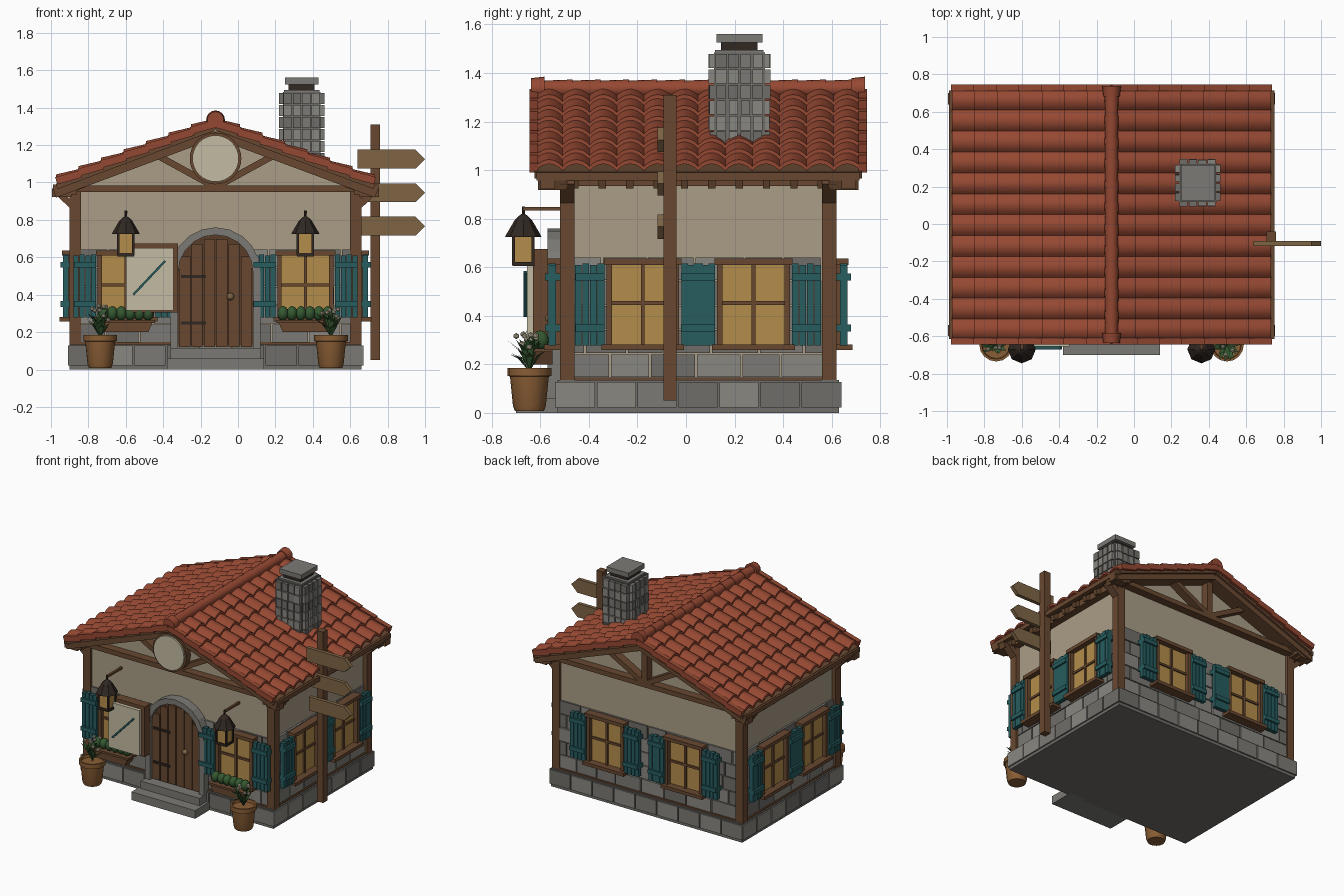
import bpy, bmesh, random
from math import sin, cos, pi, radians, atan2
from mathutils import Matrix, Vector

if "Cube" in bpy.data.objects:
    bpy.data.objects.remove(bpy.data.objects["Cube"])

random.seed(4)
CX, CY = -0.12, 0.05          # house centre
I = Matrix.Identity(4)

def mat(name, r, g, b):
    m = bpy.data.materials.new(name)
    m.diffuse_color = (r, g, b, 1)
    m.use_nodes = True
    m.node_tree.nodes["Principled BSDF"].inputs["Base Color"].default_value = m.diffuse_color
    return m

WOOD = mat("wood", .14, .065, .03)
DOOR = mat("door_wood", .10, .045, .022)
BOARD = mat("board_wood", .21, .13, .06)
PLASTER = mat("plaster", .40, .34, .24)
STONE = [mat("stone_%d" % i, v, v * .97, v * .88) for i, v in enumerate((.16, .2, .25))]
TEAL = mat("teal", .02, .11, .115)
GLASS = mat("warm_glass", .46, .27, .07)
TILE = mat("roof_tile", .30, .065, .032)
DARK = mat("dark_metal", .03, .02, .015)
CLAY = mat("clay", .25, .11, .035)
LEAF = mat("leaf", .035, .10, .03)
CREAM = mat("cream", .55, .5, .36)

def finish(name, bm, m, smooth=False):
    bmesh.ops.recalc_face_normals(bm, faces=bm.faces)
    me = bpy.data.meshes.new(name)
    bm.to_mesh(me)
    bm.free()
    ob = bpy.data.objects.new(name, me)
    bpy.context.collection.objects.link(ob)
    me.materials.append(m)
    if smooth:
        bpy.ops.object.select_all(action='DESELECT')
        ob.select_set(True)
        bpy.context.view_layer.objects.active = ob
        bpy.ops.object.shade_smooth_by_angle(angle=radians(40))
    return ob

def add_box(bm, x0, x1, y0, y1, z0, z1, M=I):
    S = Matrix.Diagonal((x1 - x0, y1 - y0, z1 - z0, 1))
    T = Matrix.Translation(((x0 + x1) / 2, (y0 + y1) / 2, (z0 + z1) / 2))
    bmesh.ops.create_cube(bm, size=1, matrix=M @ T @ S)

def boxes(name, m, items, M=I):
    bm = bmesh.new()
    for b in items:
        add_box(bm, *b, M)
    return finish(name, bm, m)

def prism(bm, pts, y0, y1, M=I):
    a = [bm.verts.new(M @ Vector((x, y0, z))) for x, z in pts]
    b = [bm.verts.new(M @ Vector((x, y1, z))) for x, z in pts]
    bm.faces.new(a)
    bm.faces.new(b[::-1])
    for i in range(len(a)):
        j = (i + 1) % len(a)
        bm.faces.new((a[i], b[i], b[j], a[j]))

def bar(bm, p, q, w, y0, y1):
    """Beam in the xz plane from p to q, width w."""
    p, q = Vector(p), Vector(q)
    n = Vector((p.y - q.y, q.x - p.x)).normalized() * w / 2
    prism(bm, [p + n, q + n, q - n, p - n], y0, y1)

def lathe(bm, prof, x, y, n=16):
    rings = [[bm.verts.new((x + r * cos(2 * pi * k / n), y + r * sin(2 * pi * k / n), z)) for k in range(n)] for r, z in prof]
    for a, b in zip(rings, rings[1:]):
        for k in range(n):
            bm.faces.new((a[k], a[(k + 1) % n], b[(k + 1) % n], b[k]))
    bm.faces.new(rings[0])
    bm.faces.new(rings[-1])

def side(angle):
    """Wall frame: local x runs along the wall, local -y points outward."""
    return Matrix.Translation((CX, CY, 0)) @ Matrix.Rotation(radians(angle), 4, 'Z')

def roof_z(d):
    return 1.31 - .372 * d

# Walls with gables, plinth
bm = bmesh.new()
prism(bm, [(CX - .75, .1), (CX + .75, .1), (CX + .75, .995), (CX, 1.275), (CX - .75, .995)], CY - .55, CY + .55)
finish("plaster_walls", bm, PLASTER)
boxes("plinth", STONE[0], [(CX - .78, CX + .78, CY - .58, CY + .58, 0, .135)])
boxes("plinth_trim", WOOD, [(CX - .77, CX + .77, CY - .57, CY + .57, .13, .146)])

# Stone courses on all four sides
stones = [bmesh.new() for _ in STONE]
SIDES = ((0, .75, .55), (180, .75, .55), (90, .55, .75), (-90, .55, .75))
for ang, half, dist in SIDES:
    M = side(ang)
    for row in range(5):
        z = .147 + row * .1
        u = -half - (.09 if row % 2 else 0)
        while u < half:
            w = random.uniform(.15, .21)
            a, b = max(u, -half), min(u + w, half)
            if b - a > .02:
                add_box(random.choice(stones), a + .004, b - .004, -dist - random.uniform(.01, .016), -dist + .02, z, z + .094, M)
            u += w
    n = 9 if half > .6 else 7
    for k in range(n):
        w = 2 * (half + .04) / n
        a = -half - .04 + k * w
        add_box(random.choice(stones), a + .004, a + w - .004, -dist - .04, -dist, .022, .128, M)

# Chimney stones
for row in range(6):
    z = 1.10 + row * .064
    for k in range(4):
        s = random.choice(stones)
        for px, py in ((.265 + .05 * k, .115), (.265 + .05 * k, .325), (.24, .145 + .05 * k), (.44, .145 + .05 * k)):
            o = random.uniform(.017, .023)
            add_box(s, px - .022, px + .022, py - o, py + o, z, z + .058)
for i, s in enumerate(stones):
    finish("stone_blocks_%d" % i, s, STONE[i])
boxes("chimney_core", STONE[0], [(.24, .44, .115, .325, 1.05, 1.485)])
boxes("chimney_gap", DARK, [(.27, .41, .145, .295, 1.48, 1.53)])
boxes("chimney_cap", STONE[1], [(.25, .43, .125, .315, 1.525, 1.56), (.245, .435, .12, .32, 1.475, 1.495)])

# Corner posts and wall plates
boxes("corner_posts", WOOD, [(CX + s * .75 - .03, CX + s * .75 + .03, CY + t * .54 - .03, CY + t * .54 + .03, .11, .96)
                             for s in (-1, 1) for t in (-1, 1)])
boxes("wall_plates", WOOD, [(CX + s * .77 - .03, CX + s * .77 + .03, CY - .65, CY + .65, .935, .985) for s in (-1, 1)])

# Gable trusses and eave brackets, front and back
bm = bmesh.new()
for t in (-1, 1):
    ya, yb = CY + t * .54, CY + t * .61
    bar(bm, (CX - .86, .967), (CX + .86, .967), .035, ya, yb)
    bar(bm, (CX, .97), (CX, 1.27), .045, ya, yb)
    for s in (-1, 1):
        bar(bm, (CX, roof_z(0) - .05), (CX + s * .86, roof_z(.86) - .05), .045, ya, CY + t * .66)
        bar(bm, (CX + s * .02, .985), (CX + s * .3, roof_z(.3) - .06), .035, ya, yb)
        bar(bm, (CX + s * .74, .85), (CX + s * .85, .955), .035, CY + t * .51, CY + t * .57)
        bar(bm, (CX + s * .77, .945), (CX + s * .875, .945), .045, CY + t * .59, CY + t * .65)
finish("gable_trusses", bm, WOOD)

# Roof deck, rafter tails, fascia
bm = bmesh.new()
for s in (-1, 1):
    bar(bm, (CX, roof_z(0) - .015), (CX + s * .85, roof_z(.85) - .015), .03, CY - .675, CY + .675)
    for k in range(12):
        y = CY - .62 + 1.24 * k / 11
        bar(bm, (CX + s * .7, roof_z(.7) - .05), (CX + s * .84, roof_z(.84) - .05), .05, y - .015, y + .015)
    add_box(bm, *sorted((CX + s * .835, CX + s * .87)), CY - .665, CY + .665, .957, .99)
finish("roof_deck", bm, WOOD)

# Barrel tile rows, each overlapping the row below
ROWS, COLS, SEG = 7, 12, 8
for s, nm in ((-1, "left"), (1, "right")):
    bm = bmesh.new()
    for r in range(ROWS):
        d0, d1 = .84 * r / ROWS, .84 * (r + 1) / ROWS + .012
        rows = []
        for d, lift in ((d0, .004), (d1, .022), (d1, .004)):
            line = []
            for k in range(COLS * SEG + 1):
                y = CY - .67 + 1.34 * k / (COLS * SEG)
                h = .028 * abs(sin(pi * k / SEG)) ** .8
                line.append(bm.verts.new((CX + s * d, y, roof_z(d) + lift + h)))
            rows.append(line)
        for a, b in zip(rows, rows[1:]):
            for k in range(COLS * SEG):
                bm.faces.new((a[k], a[k + 1], b[k + 1], b[k]))
    finish("roof_tiles_" + nm, bm, TILE, True)

# Verge tiles along both gable edges
bm = bmesh.new()
for s in (-1, 1):
    for t in (-1, 1):
        for r in range(ROWS):
            d0, d1 = .84 * r / ROWS, .84 * (r + 1) / ROWS + .012
            bar(bm, (CX + s * d0, roof_z(d0) + .004), (CX + s * d1, roof_z(d1) + .016), .04, CY + t * .66, CY + t * .695)
finish("verge_tiles", bm, TILE)

# Ridge caps
bm = bmesh.new()
def ridge(y, r, length):
    bmesh.ops.create_cone(bm, cap_ends=True, segments=16, radius1=r, radius2=r * .88, depth=length,
                          matrix=Matrix.Translation((CX, y, 1.335)) @ Matrix.Rotation(pi / 2, 4, 'X'))
for k in range(11):
    ridge(CY - .58 + .116 * k, .038, .125)
for t in (-1, 1):
    ridge(CY + t * .66, .05, .055)
finish("ridge_caps", bm, TILE, True)

# Windows with shutters on every wall
frames, glass, shut = bmesh.new(), bmesh.new(), bmesh.new()
for (ang, half, dist), off in zip(SIDES, (.48, .32, .228, .228)):
    for c in (-off, off):
        M = side(ang) @ Matrix.Translation((c, -dist, 0))
        add_box(glass, -.135, .135, -.03, 0, .28, .615, M)
        for b in ((-.15, -.127, -.06, 0, .27, .625), (.127, .15, -.06, 0, .27, .625), (-.16, .16, -.07, 0, .61, .636),
                  (-.17, .17, -.085, 0, .258, .282), (-.008, .008, -.042, 0, .28, .61), (-.13, .13, -.04, 0, .445, .461)):
            add_box(frames, *b, M)
        for s in (-1, 1):
            for k in range(4):
                u = s * (.172 + k * .031)
                add_box(shut, u - .0135, u + .0135, -.066, -.035, .277, .615 - .006 * (k % 2), M)
            for z in (.335, .545):
                add_box(shut, s * .218 - .06, s * .218 + .06, -.08, -.01, z, z + .03, M)
finish("window_frames", frames, WOOD)
finish("window_panes", glass, GLASS)
finish("shutters", shut, TEAL)

# Arched door with stone surround and steps
def arch(r, z0, zs, n=10):
    return [(CX + r, z0)] + [(CX + r * cos(pi * k / n), zs + r * sin(pi * k / n)) for k in range(n + 1)] + [(CX - r, z0)]
bm = bmesh.new()
o, i = arch(.24, .11, .52), arch(.2, .11, .52)
for k in range(len(o) - 1):
    prism(bm, [o[k], o[k + 1], i[k + 1], i[k]], -.57, -.49)
finish("door_surround", bm, STONE[1])
bm = bmesh.new()
prism(bm, arch(.2, .11, .52), -.535, -.49)
finish("door", bm, DOOR)
bm = bmesh.new()
for k in range(6):
    x = -.165 + .066 * k
    add_box(bm, CX + x - .03, CX + x + .03, -.55, -.53, .12, .51 + (.19 ** 2 - x * x) ** .5)
finish("door_planks", bm, WOOD)
boxes("door_hinges", DARK, [(CX - .135 - .05, CX - .05, -.558, -.545, z, z + .016) for z in (.24, .49)])
bm = bmesh.new()
bmesh.ops.create_uvsphere(bm, u_segments=12, v_segments=8, radius=.02, matrix=Matrix.Translation((-.04, -.56, .39)))
finish("door_knob", bm, BOARD, True)
boxes("door_steps", STONE[1], [(CX - .26, CX + .26, -.70, -.5, 0, .06), (CX - .24, CX + .24, -.62, -.5, .05, .115)])

# Round gable sign with wooden rim
for nm, r, y, m in (("gable_sign_rim", .138, -.6, WOOD), ("gable_sign_face", .124, -.612, CREAM)):
    bm = bmesh.new()
    bmesh.ops.create_cone(bm, cap_ends=True, segments=32, radius1=r, radius2=r, depth=.05,
                          matrix=Matrix.Translation((CX, y, 1.128)) @ Matrix.Rotation(pi / 2, 4, 'X'))
    finish(nm, bm, m, True)

# Notice board
boxes("notice_board_frame", WOOD, [(-.57, -.32, -.63, -.56, .305, .675), (-.52, -.38, -.57, -.5, .4, .6)])
boxes("notice_board_panel", CREAM, [(-.60, -.345, -.655, -.625, .315, .65)])
bm = bmesh.new()
bar(bm, (-.56, .40), (-.39, .58), .012, -.67, -.65)
finish("notice_board_stripe", bm, TEAL)

# Lanterns, window boxes, potted plants
metal, lamp, box, hedge = bmesh.new(), bmesh.new(), bmesh.new(), bmesh.new()
pots, leaves, buds, arms = bmesh.new(), bmesh.new(), bmesh.new(), bmesh.new()
for s in (-1, 1):
    x, y = CX + s * .48, -.67
    lathe(metal, [(.075, .725), (.07, .735), (.035, .795), (.02, .81), (.006, .82), (.006, .85)], x, y, 8)
    add_box(metal, x - .045, x + .045, y - .045, y + .045, .605, .622)
    add_box(lamp, x - .037, x + .037, y - .037, y + .037, .62, .73)
    for a in (-.04, .04):
        for b in (-.04, .04):
            add_box(metal, x + a - .006, x + a + .006, y + b - .006, y + b + .006, .61, .735)
    add_box(arms, x - .008, x + .008, y, -.5, .833, .848)
    prism(box, [(x - .145, .255), (x + .145, .255), (x + .12, .2), (x - .12, .2)], -.635, -.55)
    add_box(box, x - .155, x + .155, -.645, -.55, .25, .265)
    for k in range(6):
        M = Matrix.Translation((x - .12 + .048 * k, -.6, .3)) @ Matrix.Diagonal((.03, .036, .04, 1))
        bmesh.ops.create_icosphere(hedge, subdivisions=2, radius=1, matrix=M)
    x, y = CX + s * .617, -.645
    lathe(pots, [(.06, .008), (.068, .03), (.08, .15), (.09, .152), (.09, .185), (.078, .185), (.074, .165)], x, y)
    for k in range(26):
        a, reach, h = 2.4 * k, random.uniform(.03, .095), random.uniform(.07, .15)
        u, v, c = Vector((cos(a), sin(a), 0)), Vector((-sin(a), cos(a), 0)) * .014, Vector((x, y, .17))
        mid, tip = c + u * reach * .5 + Vector((0, 0, h * .75)), c + u * reach + Vector((0, 0, h))
        p, l, r, t = [leaves.verts.new(w) for w in (c, mid - v, mid + v, tip)]
        leaves.faces.new((p, r, l))
        leaves.faces.new((l, r, t))
        if k % 3 == 0:
            bmesh.ops.create_icosphere(buds, subdivisions=1, radius=.013, matrix=Matrix.Translation(c + u * reach * .6 + Vector((0, 0, h + .02))))
for nm, b, m, sm in (("lantern_frames", metal, DARK, False), ("lantern_glass", lamp, GLASS, False), ("lantern_arms", arms, WOOD, False),
                     ("window_boxes", box, WOOD, False), ("box_hedges", hedge, LEAF, True), ("flower_pots", pots, CLAY, True),
                     ("pot_leaves", leaves, LEAF, False), ("pot_flowers", buds, CREAM, False)):
    finish(nm, b, m, sm)

# Signpost with blank arrow boards
boxes("sign_post", WOOD, [(.708, .76, -.093, -.04, .05, 1.31)])
bm = bmesh.new()
for z, x0 in ((1.125, .64), (.945, .66), (.767, .66)):
    prism(bm, [(x0, z - .05), (.95, z - .05), (1.0, z), (.95, z + .05), (x0, z + .05)], -.117, -.09)
finish("arrow_boards", bm, BOARD)
